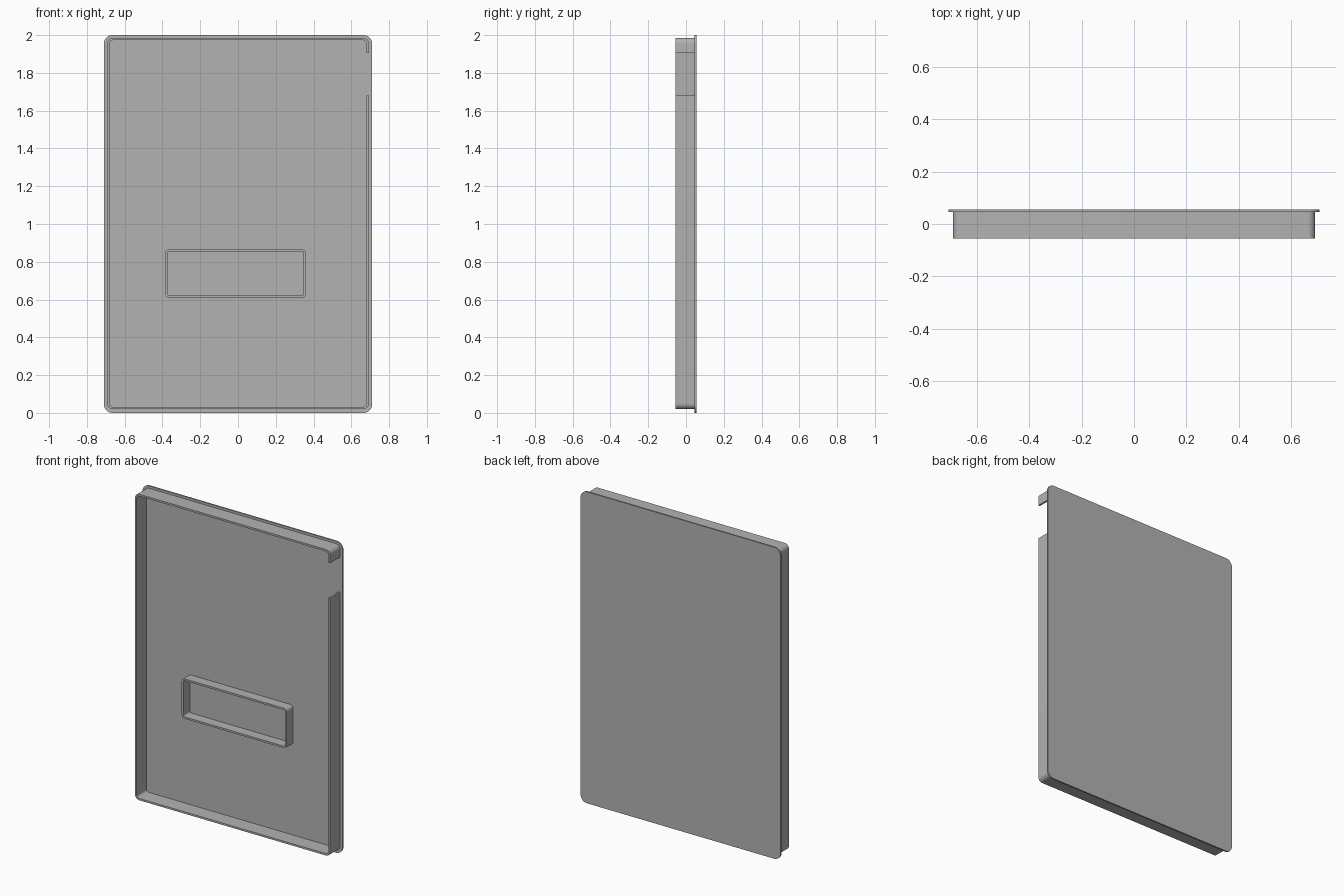
import bpy, bmesh, math

cube = bpy.data.objects.get("Cube")
if cube:
    bpy.data.objects.remove(cube, do_unlink=True)

gray = bpy.data.materials.new("plain gray")
gray.use_nodes = True
COLOR = (0.45, 0.45, 0.45, 1)
gray.diffuse_color = COLOR
gray.node_tree.nodes["Principled BSDF"].inputs["Base Color"].default_value = COLOR

BACK, FRONT, PLATE_FRONT = 0.055, -0.055, 0.045


def outline(x0, x1, z0, z1, r, steps=8):
    """Rounded rectangle, from the upper right corner round to the lower right."""
    pts = []
    centres = [(x1 - r, z1 - r), (x0 + r, z1 - r), (x0 + r, z0 + r), (x1 - r, z0 + r)]
    for k, (cx, cz) in enumerate(centres):
        for i in range(steps + 1):
            a = math.pi / 2 * (k + i / steps)
            pts.append((cx + r * math.cos(a), cz + r * math.sin(a)))
    return pts


def finish(name, bm):
    bmesh.ops.recalc_face_normals(bm, faces=bm.faces)
    mesh = bpy.data.meshes.new(name)
    bm.to_mesh(mesh)
    bm.free()
    mesh.materials.append(gray)
    obj = bpy.data.objects.new(name, mesh)
    bpy.context.collection.objects.link(obj)
    bpy.ops.object.select_all(action='DESELECT')
    obj.select_set(True)
    bpy.context.view_layer.objects.active = obj
    bpy.ops.object.shade_smooth_by_angle(angle=math.radians(35))


def plate(name, pts, y0, y1):
    bm = bmesh.new()
    face = bm.faces.new([bm.verts.new((x, y0, z)) for x, z in pts])
    ext = bmesh.ops.extrude_face_region(bm, geom=[face])["geom"]
    verts = [v for v in ext if isinstance(v, bmesh.types.BMVert)]
    bmesh.ops.translate(bm, verts=verts, vec=(0, y1 - y0, 0))
    finish(name, bm)


def wall(name, x0, x1, z0, z1, r, t, y0, y1, gap=None):
    """Thin upright rim; gap = (low, high) leaves an opening in the +x side."""
    outer = outline(x0, x1, z0, z1, r)
    inner = outline(x0 + t, x1 - t, z0 + t, z1 - t, r - t)
    if gap:
        low, high = gap
        outer = [(x1, high)] + outer + [(x1, low)]
        inner = [(x1 - t, high)] + inner + [(x1 - t, low)]
    bm = bmesh.new()
    rings = [[bm.verts.new(c) for c in ((ox, y0, oz), (ix, y0, iz), (ix, y1, iz), (ox, y1, oz))]
             for (ox, oz), (ix, iz) in zip(outer, inner)]
    pairs = list(zip(rings, rings[1:]))
    if gap:
        bm.faces.new(rings[0])
        bm.faces.new(rings[-1])
    else:
        pairs.append((rings[-1], rings[0]))
    for a, b in pairs:
        for i in range(4):
            j = (i + 1) % 4
            bm.faces.new((a[i], a[j], b[j], b[i]))
    finish(name, bm)


# Back plate with rounded corners
plate("back_plate", outline(-0.71, 0.71, 0, 2, 0.045), PLATE_FRONT, BACK)
# Rim around the edge, open near the top of the left side
wall("outer_rim", -0.693, 0.693, 0.02, 1.985, 0.03, 0.012, FRONT, PLATE_FRONT, (1.68, 1.905))
# Shallower rectangular frame on the inner face
wall("inner_frame", -0.386, 0.36, 0.61, 0.866, 0.022, 0.012, -0.02, PLATE_FRONT)
